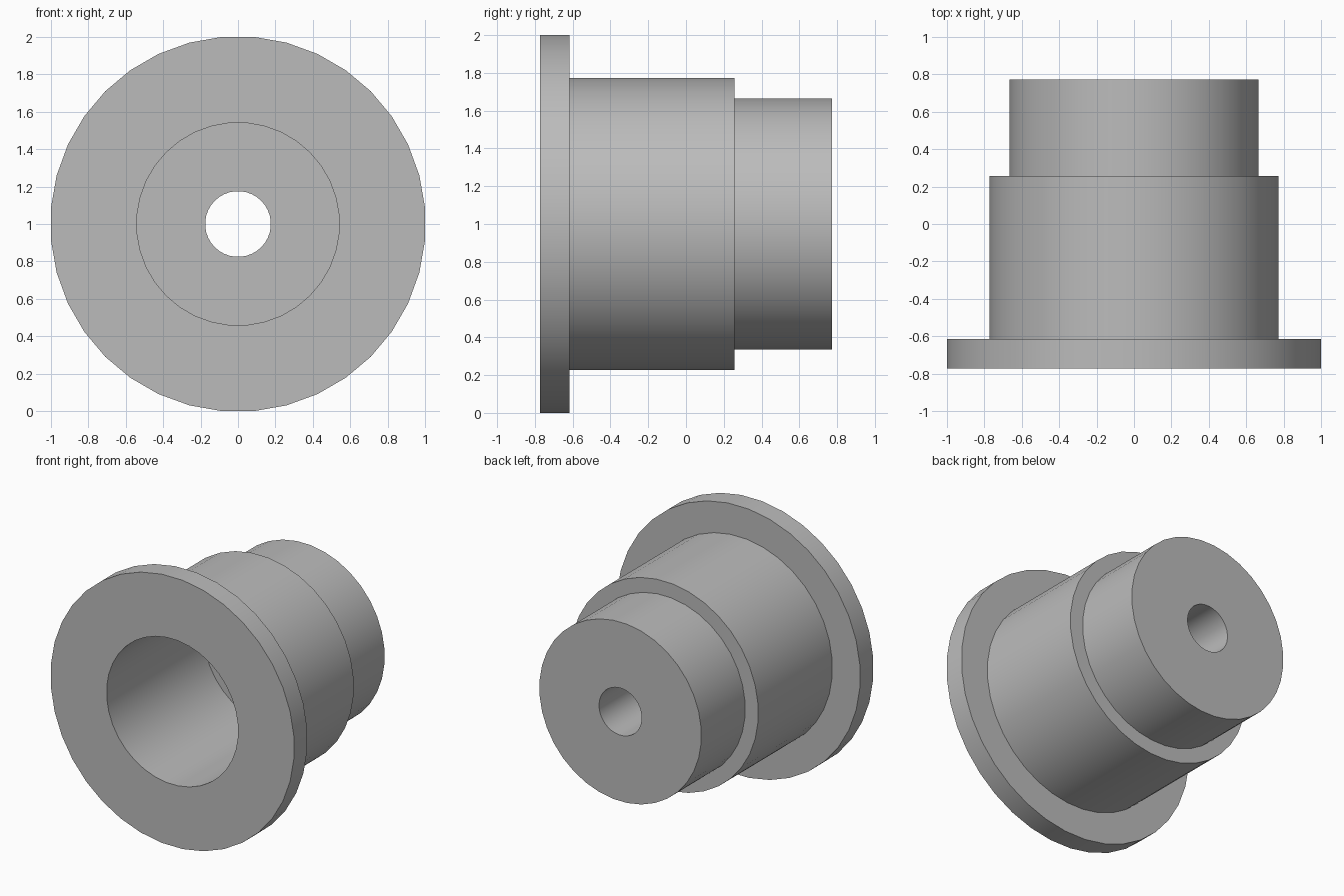
import bpy
import math

SIDES = 36
CENTRE_Z = 1.0

cube = bpy.data.objects.get("Cube")
if cube:
    bpy.data.objects.remove(cube, do_unlink=True)

# Single plain grey finish
grey = bpy.data.materials.new("plain grey")
grey.use_nodes = True
colour = (0.5, 0.5, 0.5, 1.0)
grey.diffuse_color = colour
grey.node_tree.nodes["Principled BSDF"].inputs["Base Color"].default_value = colour


def lathe(name, profile):
    """Revolve a closed (radius, y) profile about the y axis, flats facing up and sideways."""
    verts, faces = [], []
    count = len(profile)
    step = 2 * math.pi / SIDES
    for i in range(SIDES):
        angle = (i + 0.5) * step
        for flat_radius, y in profile:
            r = flat_radius / math.cos(step / 2)
            verts.append((r * math.cos(angle), y, CENTRE_Z + r * math.sin(angle)))
        a, b = i * count, (i + 1) % SIDES * count
        for j in range(count):
            k = (j + 1) % count
            faces.append((a + j, a + k, b + k, b + j))
    mesh = bpy.data.meshes.new(name)
    mesh.from_pydata(verts, [], faces)
    mesh.materials.append(grey)
    obj = bpy.data.objects.new(name, mesh)
    bpy.context.collection.objects.link(obj)
    bpy.ops.object.select_all(action='DESELECT')
    obj.select_set(True)
    bpy.context.view_layer.objects.active = obj
    # Consistent outward normals
    bpy.ops.object.mode_set(mode='EDIT')
    bpy.ops.mesh.select_all(action='SELECT')
    bpy.ops.mesh.normals_make_consistent(inside=False)
    bpy.ops.object.mode_set(mode='OBJECT')
    bpy.ops.object.shade_smooth_by_angle(angle=math.radians(30))
    return obj


front, flange_back, shoulder, back = -0.772, -0.616, 0.256, 0.772
bore_end = 0.37

lathe("flanged_bushing", [
    # flange, body and rear spigot
    (1.0, front), (1.0, flange_back),
    (0.772, flange_back), (0.772, shoulder),
    (0.665, shoulder), (0.665, back),
    # small through hole and wide front bore
    (0.175, back), (0.175, bore_end),
    (0.54, bore_end), (0.54, front),
])
